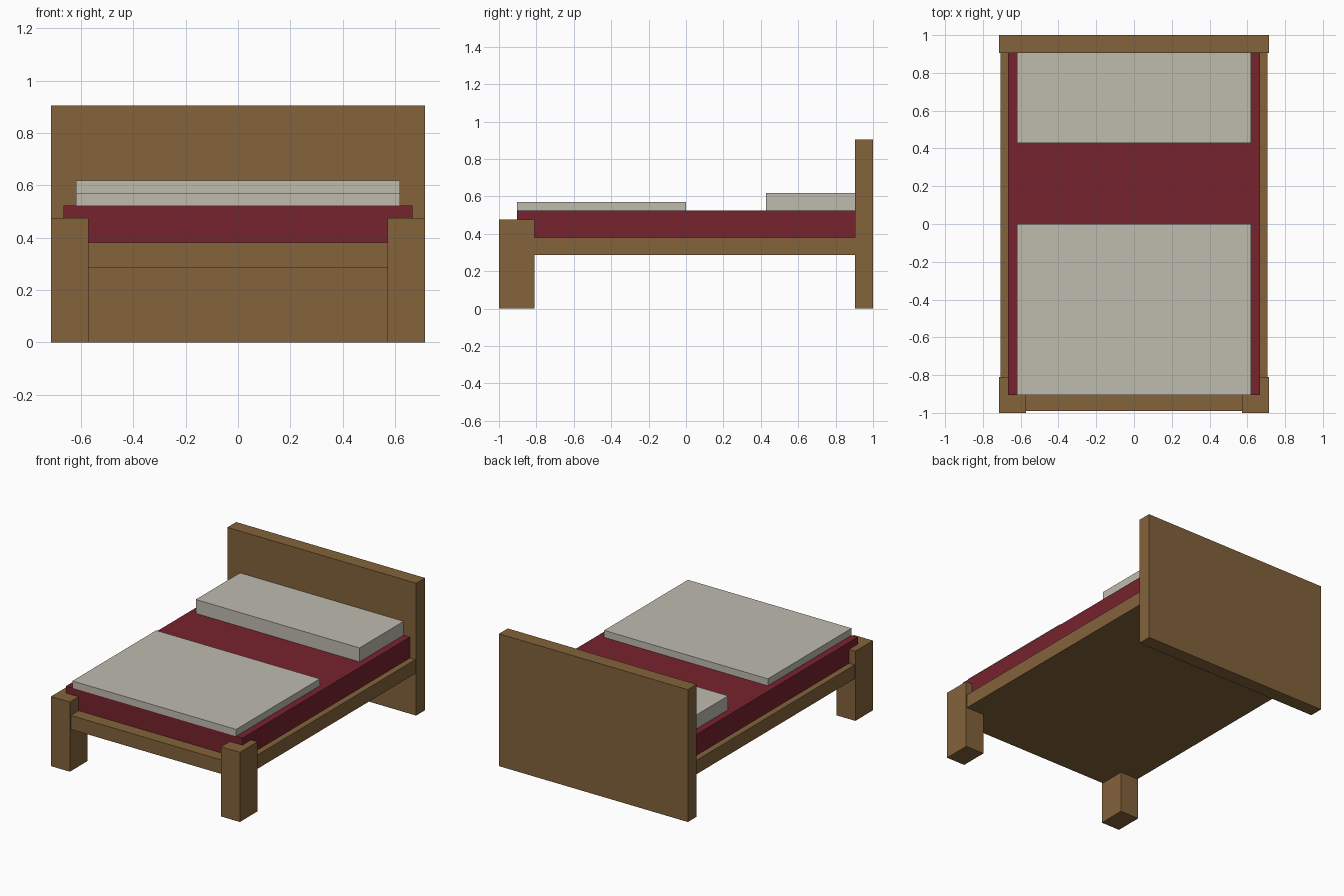
import bpy

if "Cube" in bpy.data.objects:
    bpy.data.objects.remove(bpy.data.objects["Cube"])

U = 1 / 21  # the bed sits on a regular grid of 21 units per metre


def material(name, srgb):
    lin = [((c / 255 + 0.055) / 1.055) ** 2.4 for c in srgb]
    m = bpy.data.materials.new(name)
    m.diffuse_color = (*lin, 1)
    m.use_nodes = True
    m.node_tree.nodes["Principled BSDF"].inputs["Base Color"].default_value = m.diffuse_color
    return m


WOOD = material("brown wood", (131, 99, 59))
RED = material("dark red", (119, 35, 45))
LINEN = material("off white linen", (191, 187, 175))


def box(name, x, y, z, mat):
    """Box between (min, max) limits on each axis."""
    centre = [(a + b) / 2 for a, b in (x, y, z)]
    bpy.ops.mesh.primitive_cube_add(size=1, location=centre)
    ob = bpy.context.object
    ob.name = name
    ob.scale = [b - a for a, b in (x, y, z)]
    bpy.ops.object.transform_apply(location=False, rotation=False, scale=True)
    ob.data.materials.append(mat)
    return ob


def sym(w):
    return (-w, w)


# Wooden frame: headboard, slab base slightly inset from the posts, front posts
box("headboard", sym(15 * U), (19 * U, 1), (0, 19 * U), WOOD)
box("bed_base", sym(0.708), (-0.99, 19 * U), (6 * U, 8 * U), WOOD)
for side, s in (("left", -1), ("right", 1)):
    x = sorted((s * 12 * U, s * 15 * U))
    box(f"front_leg_{side}", x, (-1, -17 * U), (0, 10 * U), WOOD)

# Bedding
box("mattress", sym(14 * U), sym(19 * U), (8 * U, 11 * U), RED)
box("folded_blanket", sym(13 * U), (-19 * U, 0), (11 * U, 12 * U), LINEN)
box("pillow", sym(13 * U), (9 * U, 19 * U), (11 * U, 13 * U), LINEN)
